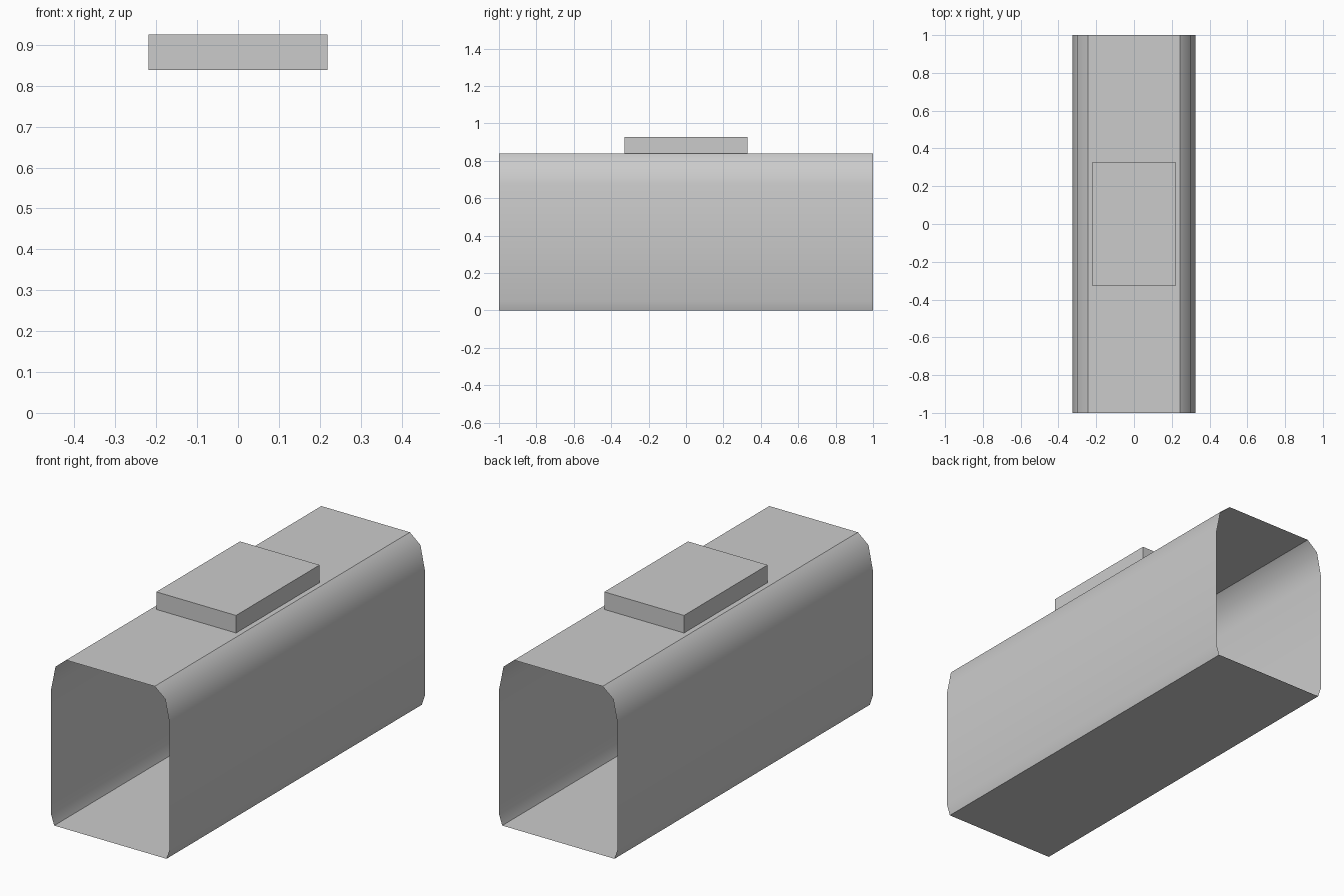
import bpy
import bmesh

cube = bpy.data.objects.get("Cube")
if cube:
    bpy.data.objects.remove(cube, do_unlink=True)

# One plain grey for everything
grey = bpy.data.materials.new("plain grey")
grey.use_nodes = True
grey.diffuse_color = (0.6, 0.6, 0.6, 1)
grey.node_tree.nodes["Principled BSDF"].inputs["Base Color"].default_value = (0.6, 0.6, 0.6, 1)


def add_object(name, bm):
    bmesh.ops.recalc_face_normals(bm, faces=bm.faces)
    mesh = bpy.data.meshes.new(name)
    bm.to_mesh(mesh)
    bm.free()
    mesh.materials.append(grey)
    obj = bpy.data.objects.new(name, mesh)
    bpy.context.collection.objects.link(obj)
    return obj


# Open-ended thin sleeve: half profile (x, z) from bottom to top, mirrored
half = [(0.308, 0), (0.325, 0.05), (0.325, 0.672), (0.301, 0.79), (0.243, 0.838)]
profile = half + [(-x, z) for x, z in reversed(half)]
bm = bmesh.new()
front = [bm.verts.new((x, -1, z)) for x, z in profile]
back = [bm.verts.new((x, 1, z)) for x, z in profile]
count = len(profile)
for i in range(count):
    j = (i + 1) % count
    face = bm.faces.new((front[i], front[j], back[j], back[i]))
    face.smooth = True
# Crisp edges where the flat top and bottom meet the sides
for i in (0, len(half) - 1, len(half), count - 1):
    bm.edges.get((front[i], back[i])).smooth = False
add_object("sleeve_body", bm)

# Flat block resting on the top
bm = bmesh.new()
bmesh.ops.create_cube(bm, size=1)
bmesh.ops.scale(bm, vec=(0.437, 0.655, 0.087), verts=bm.verts)
bmesh.ops.translate(bm, vec=(0, 0, 0.8825), verts=bm.verts)
add_object("top_block", bm)
